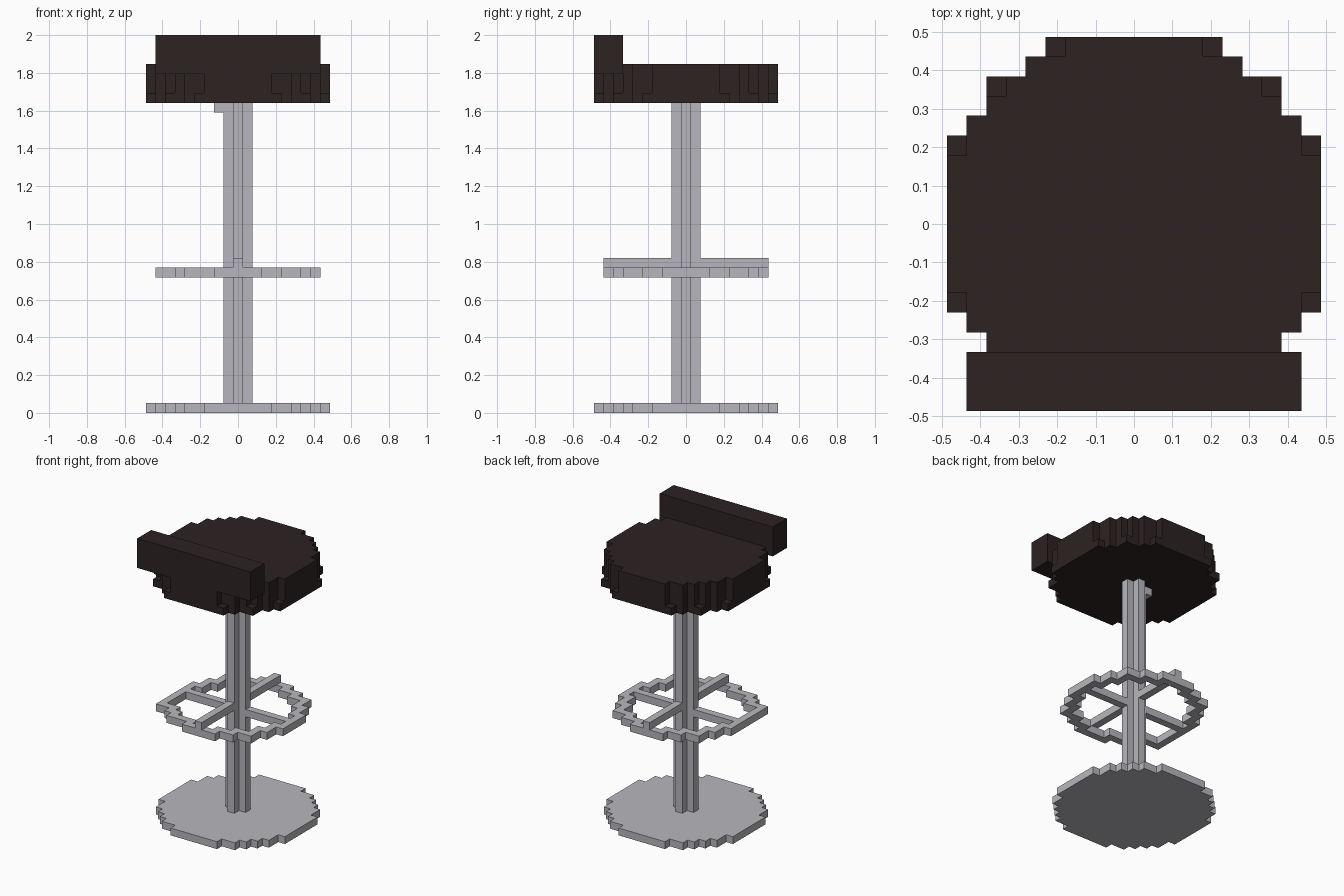
import bpy, bmesh, math

cube = bpy.data.objects.get("Cube")
if cube:
    bpy.data.objects.remove(cube, do_unlink=True)

V = 2 / 39  # block size


def material(name, rgb):
    m = bpy.data.materials.new(name)
    m.use_nodes = True
    m.diffuse_color = (*rgb, 1)
    m.node_tree.nodes["Principled BSDF"].inputs["Base Color"].default_value = (*rgb, 1)
    return m


LEATHER = material("dark_brown_leather", (0.026, 0.016, 0.016))
METAL = material("light_grey_metal", (0.47, 0.47, 0.51))


def slab(name, cells, z0, z1, mat):
    """Extrude a set of grid cells from layer z0 to layer z1."""
    bm = bmesh.new()
    corners = ((-.5, -.5), (.5, -.5), (.5, .5), (-.5, .5))
    for x, y in sorted(cells):
        bm.faces.new([bm.verts.new(((x + a) * V, (y + b) * V, z0 * V)) for a, b in corners])
    bmesh.ops.remove_doubles(bm, verts=bm.verts[:], dist=V / 100)
    top = bmesh.ops.extrude_face_region(bm, geom=bm.faces[:])["geom"]
    bmesh.ops.translate(bm, verts=[g for g in top if isinstance(g, bmesh.types.BMVert)],
                        vec=(0, 0, (z1 - z0) * V))
    bmesh.ops.recalc_face_normals(bm, faces=bm.faces[:])
    bmesh.ops.dissolve_limit(bm, angle_limit=math.radians(1),
                             verts=bm.verts[:], edges=bm.edges[:])
    me = bpy.data.meshes.new(name)
    bm.to_mesh(me)
    bm.free()
    me.materials.append(mat)
    ob = bpy.data.objects.new(name, me)
    bpy.context.collection.objects.link(ob)
    return ob


def rect(x0, x1, y0, y1):
    return {(x, y) for x in range(x0, x1 + 1) for y in range(y0, y1 + 1)}


def disc(half_widths):
    """Stepped disc: half width of each row, counted from the middle row outward."""
    return {(x, s * r) for r, h in enumerate(half_widths)
            for x in range(-h, h + 1) for s in (-1, 1)}


round_disc = disc((9, 9, 9, 9, 8, 8, 7, 6, 5, 3))
wide_disc = disc((9, 9, 9, 9, 9, 8, 7, 7, 5, 4))

# Foot plate and cross-shaped post
slab("base_plate", round_disc, 0, 1, METAL)
slab("post", rect(-1, 1, 0, 0) | rect(0, 0, -1, 1), 1, 32, METAL)

# Foot ring: border cells of a stepped disc, one corner slightly fuller
ring_area = disc((8, 8, 8, 7, 7, 6, 6, 4, 2))
ring_area |= rect(-8, 0, -5, 0) | rect(-6, 0, -6, 0) | rect(-5, 0, -7, 0)
ring = {(x, y) for x, y in ring_area
        if not rect(x - 1, x + 1, y - 1, y + 1) <= ring_area}
slab("foot_ring", ring | rect(-8, -2, 0, 0) | rect(2, 8, 0, 0), 14, 15, METAL)
slab("upper_spoke", rect(0, 0, -8, 8), 15, 16, METAL)

# Height lever under the seat
slab("height_lever", {(-2, 0)}, 31, 32, METAL)

# Seat cushion and low backrest
slab("seat_lower", wide_disc, 32, 33, LEATHER)
slab("seat_upper", round_disc, 33, 36, LEATHER)
slab("backrest", rect(-8, 8, -9, -7), 35, 39, LEATHER)
